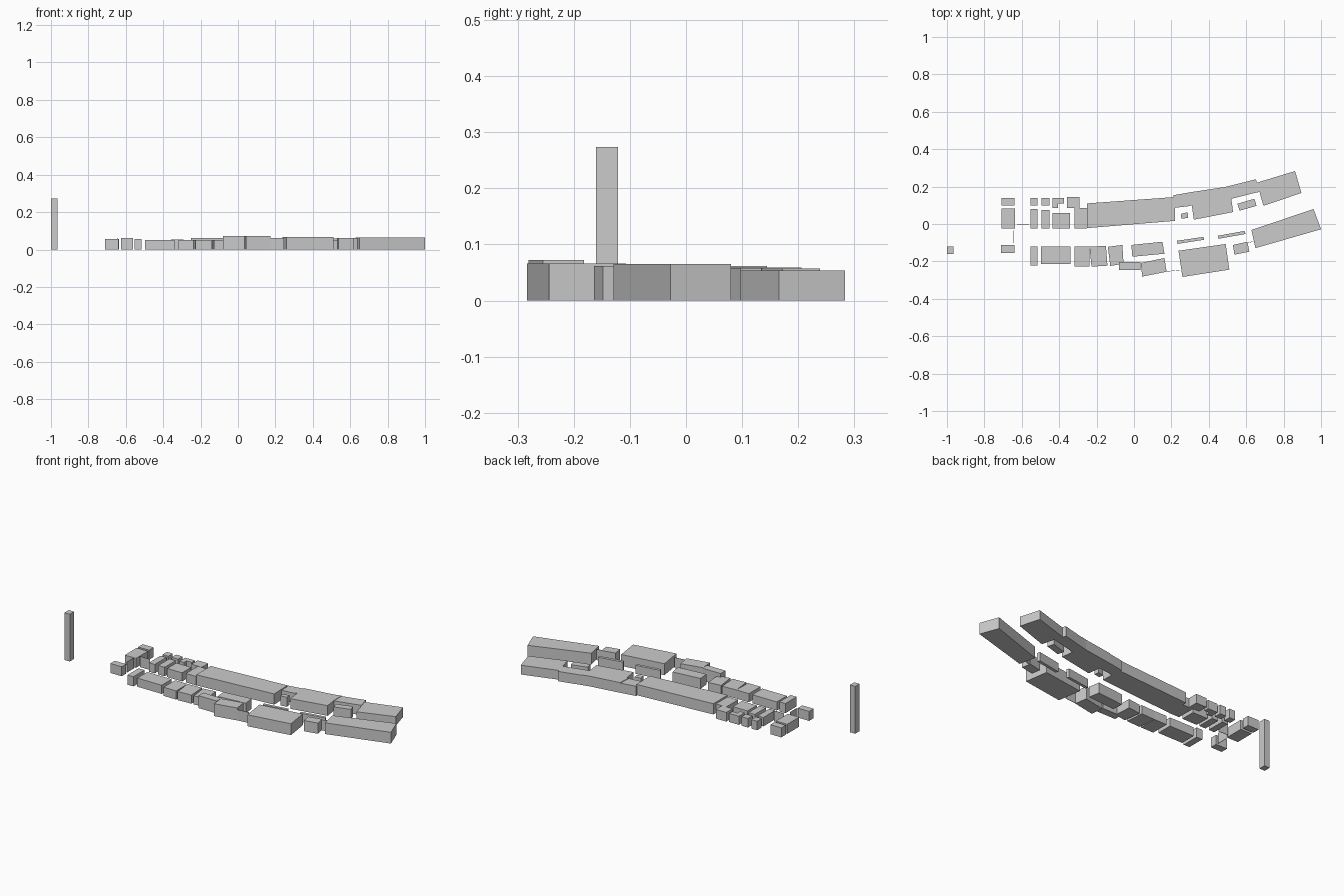
import bpy, bmesh
from mathutils import Vector

if "Cube" in bpy.data.objects:
    bpy.data.objects.remove(bpy.data.objects["Cube"])


def block(name, pts, height):
    """Extrude a ground outline (hundredths of a unit) upward."""
    bm = bmesh.new()
    base = bm.faces.new([bm.verts.new((x / 100, y / 100, 0)) for x, y in pts])
    top = bmesh.ops.extrude_face_region(bm, geom=[base], use_keep_orig=True)
    for v in top["geom"]:
        if isinstance(v, bmesh.types.BMVert):
            v.co.z = height
    bmesh.ops.recalc_face_normals(bm, faces=bm.faces)
    mesh = bpy.data.meshes.new(name)
    bm.to_mesh(mesh)
    bm.free()
    obj = bpy.data.objects.new(name, mesh)
    bpy.context.collection.objects.link(obj)
    return obj


def box(name, x0, x1, y0, y1, height):
    return block(name, [(x0, y0), (x1, y0), (x1, y1), (x0, y1)], height)


def wall(name, a, b, height=0.062):
    a, b = Vector(a), Vector(b)
    d = (b - a).normalized() * 0.1
    n = Vector((-d.y, d.x))
    return block(name, [a - n, b - n, b + n, a + n], height)


# Tall tower at the far left
box("tower", -100, -96.6, -15.6, -11.7, 0.274)

# Gatehouse at the left end
box("gatehouse_back", -70.8, -63.8, 10.2, 14.3, 0.055)
box("gatehouse_middle", -70.8, -63.6, -2.1, 8.8, 0.055)
box("gatehouse_front", -71, -63.8, -15, -10.9, 0.055)
wall("gate_wall_side", (-64.2, -9.8), (-64.2, -3.2))
wall("gate_wall_front", (-62.5, 0), (-56.2, 0))

# Small houses in two rows, upper left
for x0, x1, y in [(-55.3, -51.6, 8.5), (-49.4, -45.3, 8)]:
    box("small_house_back", x0, x1, 10.2, 14.3, 0.052)
    box("small_house_front", x0, x1, -2.1, y, 0.052)
block("corner_house", [(-43.6, 9), (-40.7, 9), (-40.7, 11.4), (-37.4, 11.4),
                       (-37.4, 14.3), (-43.6, 14.3)], 0.05)
box("wide_house", -43.6, -34.1, -2.1, 6.3, 0.05)
box("square_house", -35.9, -29.2, 9, 14.8, 0.053)

# Long halls of the back row
box("long_hall_end", -31.8, -25.2, -1.9, 9, 0.052)
block("long_hall", [(-25.2, -1.8), (22, 2.1), (21.7, 14.8), (-25.2, 11.4)], 0.062)
block("link_hall", [(21.5, 9), (29.8, 10), (30.3, 17.4), (21.2, 15.8)], 0.056)
block("court_hall", [(29.8, 10.1), (30.9, 10.4), (32, 2.7), (53, 6.8), (52, 14),
                     (52, 21), (48.2, 20.1), (30.3, 17.4)], 0.059)
block("bridge_hall", [(52, 13.9), (67.1, 17.6), (65.2, 24.3), (48.3, 20.1),
                      (52, 20)], 0.057)
block("end_hall", [(67.1, 17.6), (69.2, 10.1), (89.5, 17), (86.1, 28.7),
                   (65.4, 22.4)], 0.054)

# Courtyard pavilions and low rows in the street
block("small_pavilion", [(25.3, 3.2), (29, 3.7), (28.7, 6.7), (25, 5.8)], 0.055)
block("court_pavilion", [(56.4, 7.5), (65.5, 10.1), (64.4, 13.9), (55.3, 11.2)], 0.058)
block("stall_row_left", [(23.4, -10.2), (37.6, -8), (37.1, -6.5), (22.8, -8.6)], 0.05)
block("stall_row_right", [(45.3, -7.5), (59.7, -4.9), (59.1, -3.3), (44.7, -5.9)], 0.05)

# Front row, left to right
box("narrow_house", -55.3, -51.5, -21.8, -11.6, 0.056)
box("front_house_wide", -49.7, -34, -20.9, -11.7, 0.05)
box("front_house_square", -31.8, -23.8, -22.3, -11.7, 0.05)
block("front_house_third", [(-22.7, -22.4), (-14.2, -21.9), (-15, -11.3),
                            (-23.8, -11.7)], 0.05)
block("front_house_fourth", [(-12.7, -22), (-5.6, -20.9), (-6.2, -10.8),
                             (-14, -11.8)], 0.05)
box("front_annex", -8.1, 3.6, -24.2, -19.8, 0.072)
block("inner_house", [(-0.9, -17.1), (16.3, -15.5), (15.2, -9.1), (-1.4, -10.8)], 0.06)
block("tall_front_house", [(4.4, -27.7), (17.4, -25.1), (16.3, -17.8), (3.6, -20.4)], 0.072)
block("great_front_hall", [(25.9, -27.9), (51, -24), (49, -10.3), (23.8, -13.9)], 0.066)
block("front_lodge", [(53.7, -16), (61.7, -14.4), (60.6, -9.1), (52.9, -10.8)], 0.062)
block("right_end_hall", [(64.9, -12.5), (100, -2.4), (96, 8.4), (62.8, -2.8)], 0.065)

# Thin walls joining the front buildings
wall("joining_wall_left", (17.3, -25), (24.6, -24.2))
wall("joining_wall_right", (60.7, -9.8), (63.9, -8.8))

# Shift all parts so the model is centred on y = 0
objs = list(bpy.context.scene.objects)
ys = [v.co.y for o in objs for v in o.data.vertices]
mid = (min(ys) + max(ys)) / 2
for o in objs:
    o.location.y -= mid
